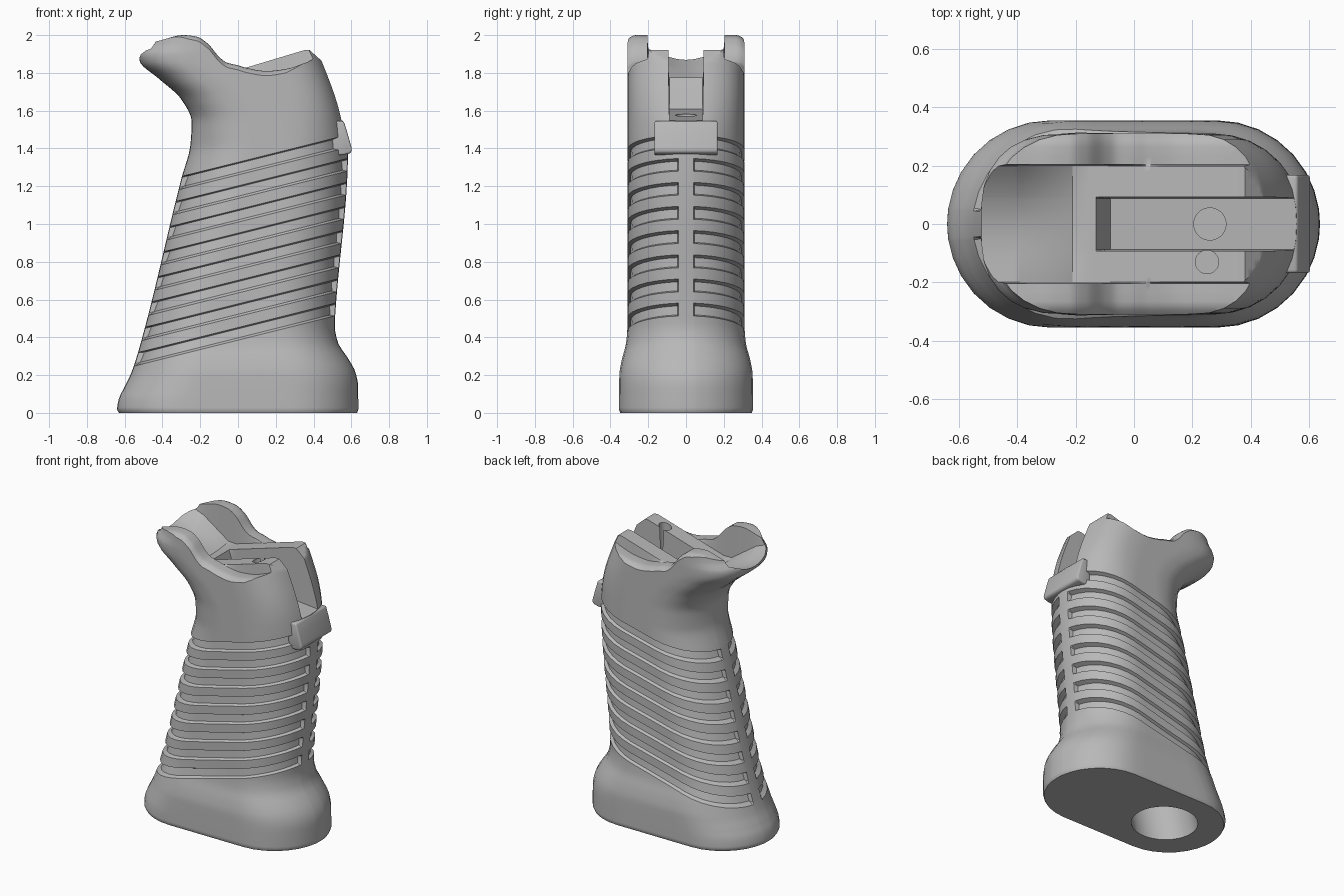
import bpy, bmesh, math
from mathutils import Vector

old = bpy.data.objects.get("Cube")
if old:
    bpy.data.objects.remove(old, do_unlink=True)

# One plain grey for the whole grip
grey = bpy.data.materials.new("matte_grey")
grey.use_nodes = True
grey.diffuse_color = (0.48, 0.48, 0.48, 1)
grey.node_tree.nodes["Principled BSDF"].inputs["Base Color"].default_value = grey.diffuse_color


def curve(points):
    """Smooth curve through points that never overshoots them."""
    xs, ys = zip(*points)
    n = len(xs)
    sec = [(ys[i + 1] - ys[i]) / (xs[i + 1] - xs[i]) for i in range(n - 1)]
    tan = [sec[0]] + [2 * a * b / (a + b) if a * b > 0 else 0
                      for a, b in zip(sec, sec[1:])] + [sec[-1]]

    def value(x):
        if x <= xs[0]:
            return ys[0]
        if x >= xs[-1]:
            return ys[-1]
        i = max(k for k in range(n - 1) if xs[k] <= x)
        w = xs[i + 1] - xs[i]
        t = (x - xs[i]) / w
        return (ys[i] * (1 + 2 * t) * (1 - t) ** 2 + ys[i + 1] * t * t * (3 - 2 * t)
                + w * (tan[i] * t * (1 - t) ** 2 - tan[i + 1] * t * t * (1 - t)))
    return value


def clamp(v):
    return max(0, min(1, v))


def finish(name, bm):
    bmesh.ops.recalc_face_normals(bm, faces=bm.faces)
    mesh = bpy.data.meshes.new(name)
    bm.to_mesh(mesh)
    bm.free()
    mesh.materials.append(grey)
    ob = bpy.data.objects.new(name, mesh)
    bpy.context.collection.objects.link(ob)
    return ob


def activate(ob):
    bpy.ops.object.select_all(action='DESELECT')
    ob.select_set(True)
    bpy.context.view_layer.objects.active = ob


def cut(target, cutter):
    activate(target)
    mod = target.modifiers.new("cut", 'BOOLEAN')
    mod.operation = 'DIFFERENCE'
    mod.solver = 'EXACT'
    mod.object = cutter
    bpy.ops.object.modifier_apply(modifier=mod.name)
    bpy.data.objects.remove(cutter, do_unlink=True)


def rod(name, start, end, radius):
    a, b = Vector(start), Vector(end)
    bm = bmesh.new()
    bmesh.ops.create_cone(bm, cap_ends=True, segments=40, radius1=radius,
                          radius2=radius, depth=(b - a).length)
    turn = (b - a).to_track_quat('Z', 'Y').to_matrix()
    bmesh.ops.rotate(bm, verts=bm.verts, matrix=turn)
    bmesh.ops.translate(bm, verts=bm.verts, vec=(a + b) / 2)
    return finish(name, bm)


# Grip outline by height: tail edge, front edge, half width, ring slope
tail_edge = curve([(0, -.63), (.02, -.64), (.07, -.632), (.13, -.605), (.2, -.57), (.3, -.535),
                   (1.24, -.3), (1.42, -.252), (1.54, -.245), (1.66, -.3),
                   (1.77, -.42), (1.86, -.52), (1.9, -.527), (1.95, -.49), (2.1, -.45)])
front_edge = curve([(0, .63), (.02, .637), (.15, .635), (.22, .62), (.3, .575), (.37, .53),
                    (.46, .512), (.55, .517), (1.38, .582), (1.53, .56),
                    (1.86, .45), (1.92, .42), (2.1, .36)])
half_width = curve([(0, .348), (.02, .355), (.2, .353), (.28, .34), (.37, .317), (.46, .31), (2.1, .31)])
ring_slope = curve([(0, 0), (.06, 0), (.36, .25), (1.36, .25), (1.72, 0), (2.2, 0)])
squareness = curve([(1.4, 2), (1.75, 2.6), (2.1, 2.6)])

# Ring columns: (0 = front end to 1 = tail end, angle, groove strength)
half = [7.5, 9, 19, 30, 42, 54, 66, 78, 90]
arc = [-a for a in reversed(half)] + [0] + half
strength = [0 if abs(a) < 8 else 1 - .4 * (abs(a) / 90) ** 2 for a in arc]
steps = [.15, .3, .5, .7, .85]
columns = [(0, a, s) for a, s in zip(arc, strength)]
columns += [(u, 90, .6) for u in steps]
columns += [(1, a + 180, s) for a, s in zip(arc, strength)]
columns += [(1 - u, 270, .6) for u in steps]

# Ring levels: flared foot, eight sloped grooves, head
levels = [(.01 * i, 0) for i in range(4)] + [(.03 + .34 * i / 16, 0) for i in range(1, 17)]
for g in range(8):
    h = .385 + .125 * g
    levels += [(h, 0), (h + .012, .024), (h + .06, .03), (h + .067, 0), (h + .096, 0)]
levels += [(1.365 + .735 * i / 36, 0) for i in range(37)]


def ring_point(h, depth, u, angle):
    c, s = math.cos(math.radians(angle)), math.sin(math.radians(angle))
    z = h
    for _ in range(10):
        w = half_width(z)
        p = 2 / squareness(z)
        mid = (front_edge(z) - w) * (1 - u) + (tail_edge(z) + w) * u
        r = w - depth
        x = mid + (math.copysign(abs(c) ** p, c) * r if abs(c) > 1e-6 else 0)
        y = math.copysign(abs(s) ** p, s) * r if abs(s) > 1e-6 else 0
        z = h + ring_slope(h) * x
    return x, y, z


bm = bmesh.new()
rings = [[bm.verts.new(ring_point(h, d * s, u, a)) for u, a, s in columns] for h, d in levels]
count = len(columns)
for low, high in zip(rings, rings[1:]):
    for i in range(count):
        j = (i + 1) % count
        bm.faces.new((low[i], low[j], high[j], high[i]))
bm.faces.new(rings[0])
bm.faces.new(rings[-1])
grip = finish("grip_body", bm)

# Upper surface: side walls, scooped tail, sloped centre block with open slot
wall_top = curve([(-.7, 1.86), (-.525, 1.91), (-.48, 1.95), (-.4, 1.975), (-.29, 2), (-.22, 1.992),
                  (-.16, 1.955), (-.1, 1.885), (-.06, 1.855), (0, 1.84), (.05, 1.825),
                  (.15, 1.81), (.25, 1.82), (.36, 1.855), (.43, 1.885), (.6, 1.9)])


def top_height(x, y):
    y = abs(y)
    if y > .2:
        return wall_top(x) - 12 * max(0, y - .265) ** 2
    if x < -.21:
        z = 1.752 - .375 * (x + .21)
    else:
        z = min(1.752 + .3 * (x + .21), 1.92 - .9 * max(0, x - .38))
    z += 2 * clamp((-.15 - x) / .25) * y * y
    if y < .09:
        blend = clamp((x + .13) / .05)
        z = z * (1 - blend) + (1.61 - .1 * (x + .08)) * blend
    return z


side = [.03, .06, .088, .093, .12, .15, .18, .198, .204, .23, .265, .28, .295, .31, .36]
ys = [-y for y in reversed(side)] + [0] + side
xs = [-.75 + .01 * i for i in range(151)]
bm = bmesh.new()
grid = [[bm.verts.new((x, y, top_height(x, y))) for y in ys] for x in xs]
for a, b in zip(grid, grid[1:]):
    for k in range(len(ys) - 1):
        bm.faces.new((a[k], a[k + 1], b[k + 1], b[k]))
rim = [e for e in bm.edges if e.is_boundary]
raised = bmesh.ops.extrude_edge_only(bm, edges=rim)["geom"]
for v in raised:
    if isinstance(v, bmesh.types.BMVert):
        v.co.z = 2.4
bmesh.ops.holes_fill(bm, edges=[e for e in bm.edges if e.is_boundary], sides=0)
cut(grip, finish("top_cutter", bm))

# Bolt holes above and the leaning storage bore below
cut(grip, rod("bolt_hole", (.26, 0, 1.36), (.26, 0, 1.75), .055))
cut(grip, rod("spring_hole", (.25, -.13, 1.5), (.25, -.13, 2.1), .04))
cut(grip, rod("bore", (-.275, 0, -.1), (.06, 0, 1.24), .205))
activate(grip)
bpy.ops.object.shade_smooth_by_angle(angle=math.radians(32))

# Tab below the open end of the slot
profile = [(.5, 1.545), (.56, 1.545), (.58, 1.48), (.604, 1.395), (.597, 1.375), (.555, 1.365), (.5, 1.365)]
bm = bmesh.new()
face = bm.faces.new([bm.verts.new((x, -.168, z)) for x, z in profile])
moved = bmesh.ops.extrude_face_region(bm, geom=[face])["geom"]
bmesh.ops.translate(bm, verts=[v for v in moved if isinstance(v, bmesh.types.BMVert)], vec=(0, .336, 0))
tab = finish("front_tab", bm)
activate(tab)
bevel = tab.modifiers.new("soft_edges", 'BEVEL')
bevel.width = .012
bevel.segments = 3
bpy.ops.object.modifier_apply(modifier=bevel.name)
bpy.ops.object.shade_smooth_by_angle(angle=math.radians(35))
